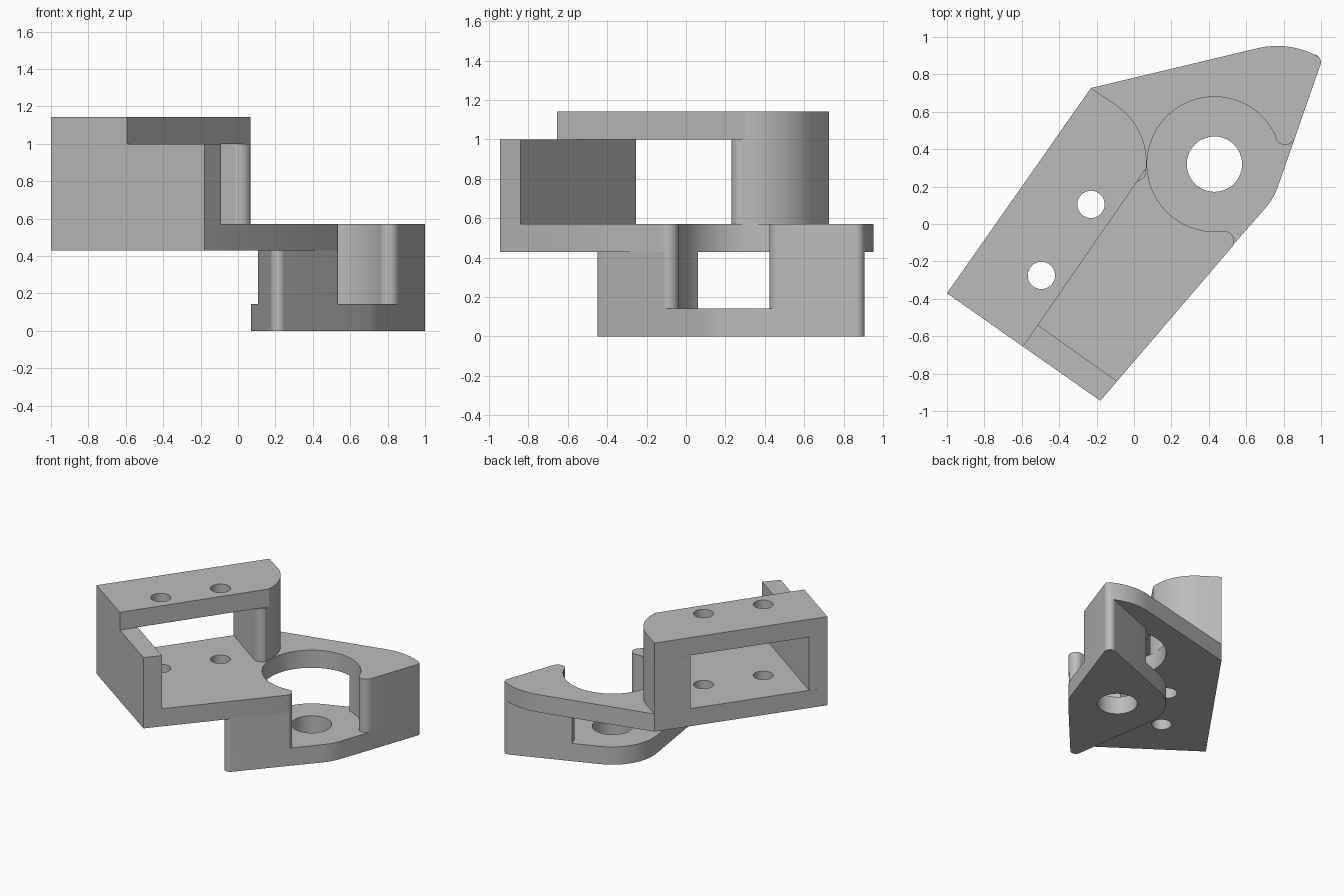
import bpy, bmesh
from math import cos, sin, radians

cube = bpy.data.objects.get("Cube")
if cube:
    bpy.data.objects.remove(cube, do_unlink=True)

grey = bpy.data.materials.new("plain_grey")
grey.use_nodes = True
COLOUR = (0.5, 0.5, 0.5, 1)
grey.diffuse_color = COLOUR
grey.node_tree.nodes["Principled BSDF"].inputs["Base Color"].default_value = COLOUR

# Levels: floor, bottom plate top, middle plate, top plate
Z0, Z1, Z2, Z3, Z4, Z5 = 0, 0.143, 0.43, 0.572, 1.0, 1.143
BORE = (0.43, 0.32)
BORE_R = 0.36
SCREWS = [(-0.23, 0.105), (-0.495, -0.275)]


def arc(centre, r, start, end, steps=16):
    """Points along an arc, angles in degrees."""
    return [(centre[0] + r * cos(radians(start + (end - start) * i / steps)),
             centre[1] + r * sin(radians(start + (end - start) * i / steps)))
            for i in range(steps + 1)]


def prism(name, outline, low, high):
    """Extrude a plan outline between two heights."""
    bm = bmesh.new()
    face = bm.faces.new([bm.verts.new((x, y, low)) for x, y in outline])
    top = bmesh.ops.extrude_face_region(bm, geom=[face])["geom"]
    bmesh.ops.translate(bm, vec=(0, 0, high - low),
                        verts=[v for v in top if isinstance(v, bmesh.types.BMVert)])
    bmesh.ops.recalc_face_normals(bm, faces=bm.faces)
    mesh = bpy.data.meshes.new(name)
    bm.to_mesh(mesh)
    bm.free()
    mesh.materials.append(grey)
    obj = bpy.data.objects.new(name, mesh)
    bpy.context.collection.objects.link(obj)
    return obj


def cut(obj, *outlines):
    """Cut vertical openings right through a part."""
    for outline in outlines:
        cutter = prism("cutter", outline, -0.5, 2)
        mod = obj.modifiers.new("cut", "BOOLEAN")
        mod.operation = "DIFFERENCE"
        mod.solver = "EXACT"
        mod.object = cutter
        bpy.context.view_layer.objects.active = obj
        bpy.ops.object.modifier_apply(modifier=mod.name)
        bpy.data.objects.remove(cutter, do_unlink=True)


def circle(centre, r, sides=48):
    return arc(centre, r, 0, 360, sides)[:-1]


# Rounded triangle of the lower body, a hull around the bore
lower_outline = (arc((0.215, -0.41), 0.04, 188.5, 318.7, 12)
                 + arc(BORE, BORE_R, 318.7, 341.2, 10)
                 + arc((0.957, 0.865), 0.042, -18.8, 111.5, 12)
                 + arc(BORE, BORE_R, 111.5, 188.5, 24))

# Bore with a side mouth between two rounded lips
mouth = (arc(BORE, BORE_R, 25, 272, 72)
         + arc((0.48, -0.092), 0.055, 105, -41, 14)
         + [(0.7, -0.3), (1.2, 0.3)]
         + arc((0.808, 0.478), 0.055, -19, -170, 14))

# Gap between the two lower posts at the back
back_gap = [BORE, (0.3, 0.075), (-0.1, 0.03), (-0.1, 1.0), (0.41, 0.97), (0.58, 0.53)]
screw_holes = [circle(p, 0.073, 32) for p in SCREWS]

bottom_plate = prism("bottom_plate", lower_outline, Z0, Z1)
cut(bottom_plate, circle(BORE, 0.148))

lower_posts = prism("lower_posts", lower_outline, Z1, Z2)
cut(lower_posts, mouth, back_gap)

# Middle plate spanning the full plan
middle_outline = ([(-1, -0.37), (-0.18, -0.945)]
                  + arc(BORE, BORE_R, 318.7, 341.2, 10)
                  + arc((0.957, 0.865), 0.042, -18.8, 62, 8)
                  + arc((0.765, 0.5), 0.452, 61, 103, 12)
                  + [(-0.23, 0.727)])
middle_plate = prism("middle_plate", middle_outline, Z2, Z3)
cut(middle_plate, mouth, *screw_holes)

# Upper bracket: end wall, rear pillar and top plate
end_wall = prism("end_wall", [(-1, -0.37), (-0.18, -0.945), (-0.09, -0.84),
                              (-0.918, -0.255)], Z3, Z4)
rounded_end = arc((-0.303, 0.33), 0.37, -5, 55, 20) + [(-0.23, 0.727)]
rear_pillar = prism("rear_pillar", [(-0.39, 0.5)]
                    + arc((0.01, 0.29), 0.06, 235, 325, 10) + rounded_end, Z3, Z4)
top_plate = prism("top_plate", [(-1, -0.37), (-0.593, -0.656)] + rounded_end, Z4, Z5)
cut(top_plate, *screw_holes)

# Smooth curved walls, crisp edges
bpy.ops.object.select_all(action="DESELECT")
parts = [bottom_plate, lower_posts, middle_plate, end_wall, rear_pillar, top_plate]
for part in parts:
    part.select_set(True)
bpy.context.view_layer.objects.active = parts[0]
bpy.ops.object.shade_smooth_by_angle(angle=radians(25))
